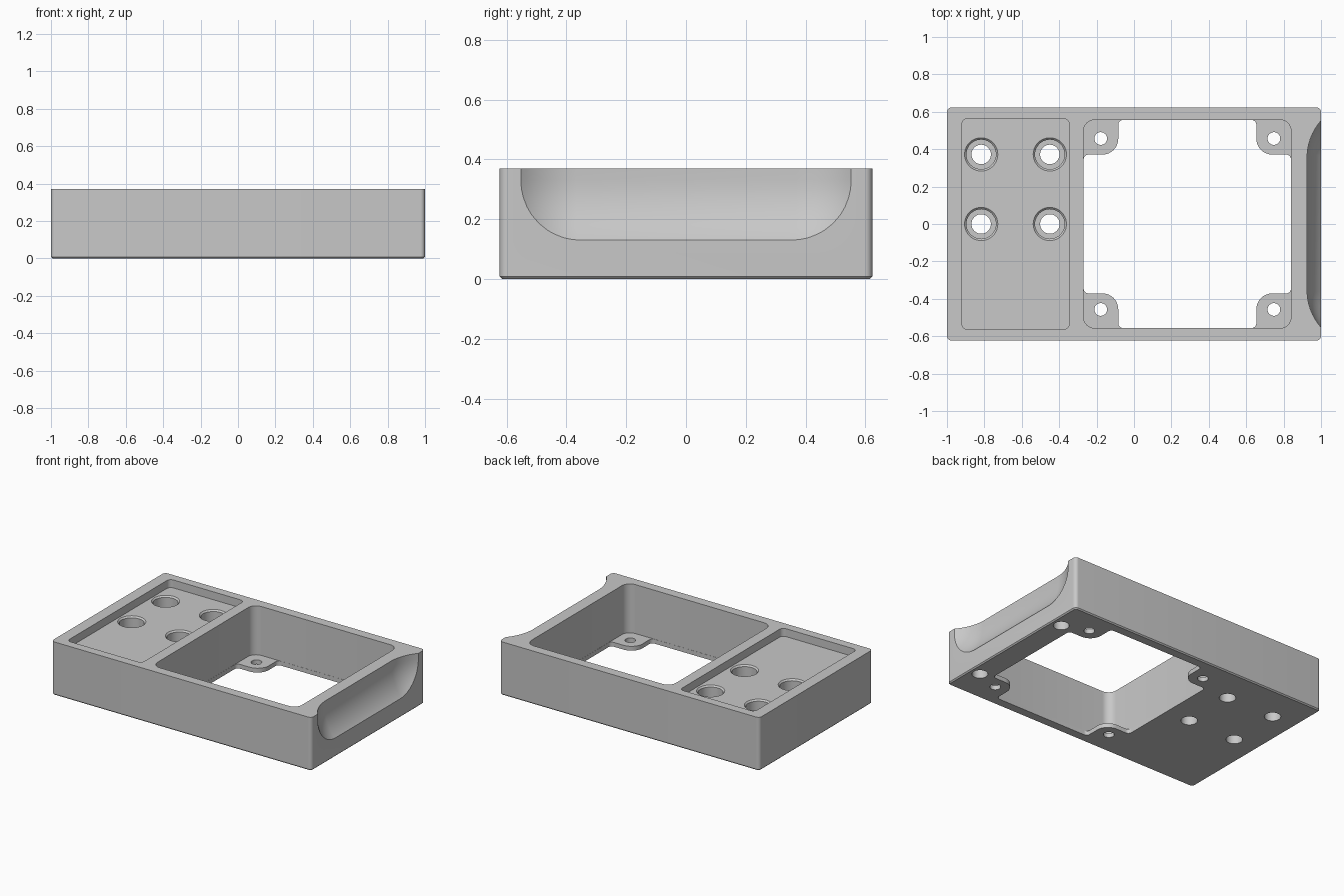
import bpy, bmesh
from math import sin, cos, pi, radians
from mathutils import Vector, Matrix

if "Cube" in bpy.data.objects:
    bpy.data.objects.remove(bpy.data.objects["Cube"], do_unlink=True)

GREY = (0.58, 0.58, 0.58, 1.0)
grey = bpy.data.materials.new("plain_grey")
grey.use_nodes = True
grey.diffuse_color = GREY
grey.node_tree.nodes["Principled BSDF"].inputs["Base Color"].default_value = GREY

HEIGHT = 0.37
TOP = HEIGHT + 0.1
BELOW = -0.1


def rounded(corners, radii, steps=8):
    """Round every right-angled corner of an outline."""
    points = []
    count = len(corners)
    for i, radius in enumerate(radii):
        p = Vector(corners[i])
        back = (Vector(corners[i - 1]) - p).normalized()
        ahead = (Vector(corners[(i + 1) % count]) - p).normalized()
        centre = p + radius * (back + ahead)
        for s in range(steps + 1):
            t = s / steps * pi / 2
            points.append(centre - radius * (ahead * cos(t) + back * sin(t)))
    return points


def rectangle(cx, cy, hx, hy, radius):
    signs = [(1, 1), (-1, 1), (-1, -1), (1, -1)]
    return rounded([(cx + sx * hx, cy + sy * hy) for sx, sy in signs], [radius] * 4)


def circle(cx, cy, radius, sides=40):
    return [Vector((cx + radius * cos(2 * pi * i / sides), cy + radius * sin(2 * pi * i / sides)))
            for i in range(sides)]


def make_object(name, bm):
    bmesh.ops.recalc_face_normals(bm, faces=bm.faces)
    mesh = bpy.data.meshes.new(name)
    bm.to_mesh(mesh)
    bm.free()
    mesh.materials.append(grey)
    obj = bpy.data.objects.new(name, mesh)
    bpy.context.scene.collection.objects.link(obj)
    return obj


def loft(name, layers):
    """Solid through matching outlines, each given with its height."""
    bm = bmesh.new()
    rings = [[bm.verts.new((p.x, p.y, z)) for p in outline] for outline, z in layers]
    n = len(rings[0])
    for low, high in zip(rings, rings[1:]):
        for i in range(n):
            j = (i + 1) % n
            bm.faces.new((low[i], low[j], high[j], high[i]))
    bm.faces.new(rings[0][::-1])
    bm.faces.new(rings[-1])
    return make_object(name, bm)


def cut(body, cutter):
    cutter.hide_render = True
    bpy.context.view_layer.objects.active = body
    mod = body.modifiers.new("cut", 'BOOLEAN')
    mod.operation = 'DIFFERENCE'
    mod.solver = 'EXACT'
    mod.object = cutter
    bpy.ops.object.modifier_apply(modifier=mod.name)
    bpy.data.objects.remove(cutter, do_unlink=True)


# Block with rounded upright edges and a small chamfer underneath
body = loft("tray_body", [
    (rectangle(0, 0, 0.992, 0.615, 0.017), 0),
    (rectangle(0, 0, 1, 0.623, 0.025), 0.008),
    (rectangle(0, 0, 1, 0.623, 0.025), HEIGHT)])

# Large bay, leaving a thin floor
BAY_X, HX, HY, FLOOR = 0.285, 0.555, 0.557, 0.03
cut(body, loft("bay", [(rectangle(BAY_X, 0, HX, HY, 0.06), z) for z in (FLOOR, TOP)]))

# Cross-shaped opening through the floor, which leaves four corner tabs
ix, iy = HX - 0.001, HY - 0.001
TAB = 0.185
corners, radii = [], []
for sx, sy in [(1, 1), (-1, 1), (-1, -1), (1, -1)]:
    trio = [(ix, iy - TAB), (ix - TAB, iy - TAB), (ix - TAB, iy)]
    if sx * sy < 0:
        trio.reverse()
    corners += [(BAY_X + sx * x, sy * y) for x, y in trio]
    radii += [0.025, 0.085, 0.025]
cross = rounded(corners, radii)
cut(body, loft("floor_opening", [(cross, z) for z in (BELOW, 0.1)]))

# Screw holes in the tabs
for x in (BAY_X - 0.463, BAY_X + 0.463):
    for y in (-0.457, 0.457):
        cut(body, loft("tab_hole", [(circle(x, y, 0.034), z) for z in (BELOW, 0.1)]))

# Shallow pocket
POCKET = HEIGHT - 0.055
cut(body, loft("pocket", [(rectangle(-0.633, 0, 0.287, 0.563, 0.03), z) for z in (POCKET, TOP)]))

# Stepped through holes with chamfered rims
for x in (-0.817, -0.45):
    for y in (0, 0.372):
        wide, bore, narrow = (circle(x, y, r) for r in (0.089, 0.079, 0.052))
        cut(body, loft("stepped_hole", [
            (narrow, BELOW), (narrow, 0.1), (bore, 0.1),
            (bore, POCKET - 0.01), (wide, POCKET), (wide, TOP)]))

# Blind holes in the underside of the grip wall
for y in (-0.395, 0.395):
    cut(body, loft("blind_hole", [(circle(0.925, y, 0.05), z) for z in (BELOW, 0.09)]))

# Finger scoop on the end: a stretched ball, open at the top
bm = bmesh.new()
segments = 64
bmesh.ops.create_uvsphere(bm, u_segments=segments, v_segments=32, radius=0.304)
bmesh.ops.rotate(bm, verts=bm.verts, matrix=Matrix.Rotation(pi / segments, 3, 'Z'))
for v in bm.verts:
    v.co.y += 0.353 if v.co.y > 0 else -0.353
    v.co.z += 0.33 + (0.4 if v.co.z > 0.001 else 0)
    v.co.x += 1.229
cut(body, make_object("finger_scoop", bm))

# Smooth curves, crisp edges
bpy.ops.object.select_all(action='DESELECT')
body.select_set(True)
bpy.context.view_layer.objects.active = body
bpy.ops.object.shade_smooth_by_angle(angle=radians(30))
